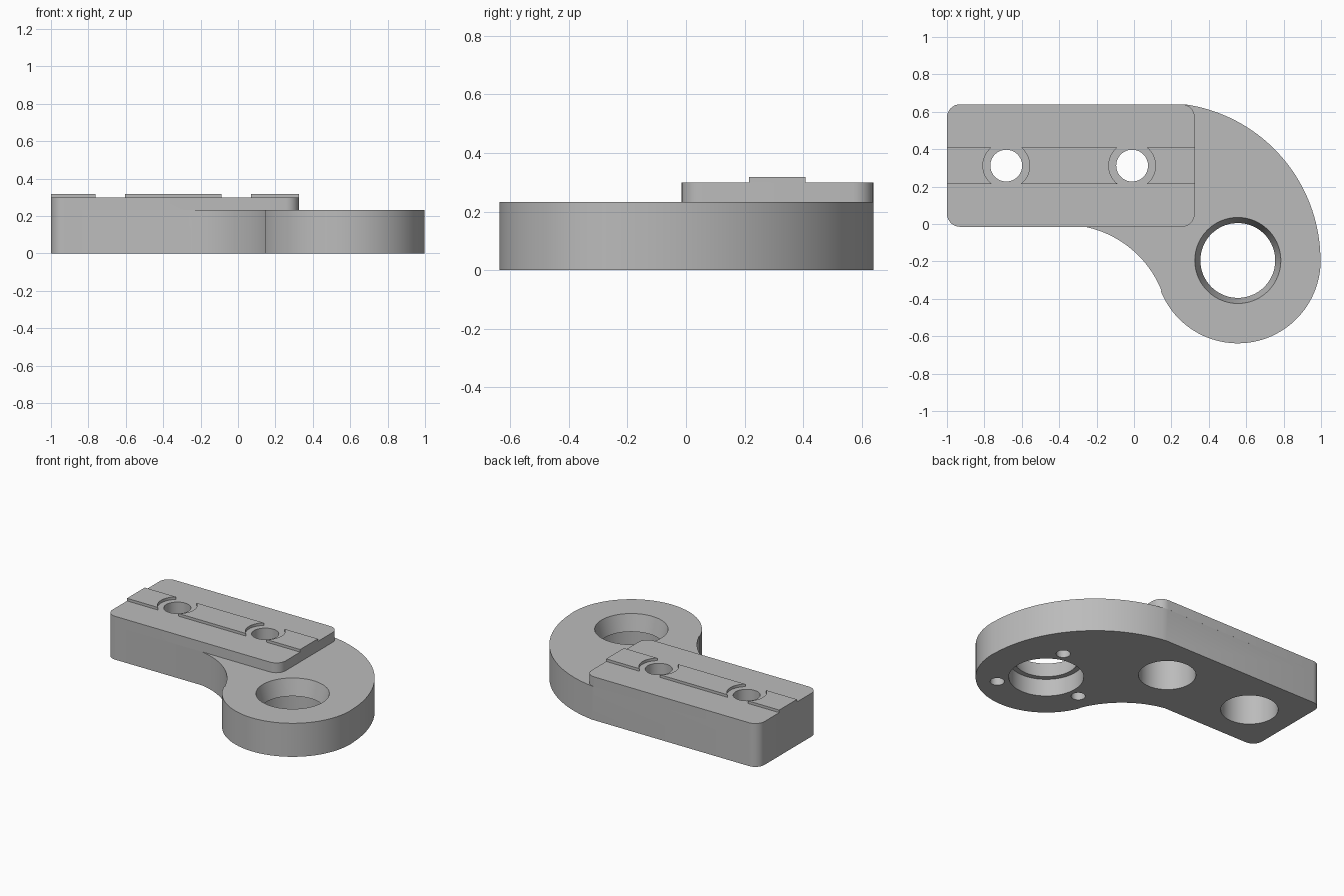
import bpy, bmesh
from math import sin, cos, radians, pi

if "Cube" in bpy.data.objects:
    bpy.data.objects.remove(bpy.data.objects["Cube"])

grey = bpy.data.materials.new("plain grey")
grey.use_nodes = True
grey.diffuse_color = (0.5, 0.5, 0.5, 1)
grey.node_tree.nodes["Principled BSDF"].inputs["Base Color"].default_value = (0.5, 0.5, 0.5, 1)

EYE = (0.555, -0.195)
LUG_R = 0.443
BASE_TOP, BLOCK_TOP, RAIL_TOP = 0.232, 0.3, 0.318
X0, X1, Y0, Y1 = -1.0, 0.325, -0.015, 0.64
SCREWS = [(-0.683, 0.312), (-0.01, 0.312)]


def arc(c, r, a0, a1, n=16):
    angles = [radians(a0 + (a1 - a0) * i / n) for i in range(n + 1)]
    return [(c[0] + r * cos(a), c[1] + r * sin(a)) for a in angles]


def make(name, bm):
    bmesh.ops.recalc_face_normals(bm, faces=bm.faces)
    me = bpy.data.meshes.new(name)
    bm.to_mesh(me)
    bm.free()
    me.materials.append(grey)
    ob = bpy.data.objects.new(name, me)
    bpy.context.collection.objects.link(ob)
    return ob


def extrude(name, outline, z0, z1):
    bm = bmesh.new()
    face = bm.faces.new([bm.verts.new((x, y, z0)) for x, y in outline])
    ext = bmesh.ops.extrude_face_region(bm, geom=[face])["geom"]
    for v in ext:
        if isinstance(v, bmesh.types.BMVert):
            v.co.z = z1
    return make(name, bm)


def turned(name, c, profile, n=72):
    """Solid of revolution about a vertical axis, from (radius, z) pairs."""
    bm = bmesh.new()
    rings = [[bm.verts.new((c[0] + r * cos(2 * pi * i / n), c[1] + r * sin(2 * pi * i / n), z))
              for i in range(n)] for r, z in profile]
    for a, b in zip(rings, rings[1:]):
        for i in range(n):
            j = (i + 1) % n
            bm.faces.new((a[i], a[j], b[j], b[i]))
    bm.faces.new(rings[0])
    bm.faces.new(rings[-1])
    return make(name, bm)


def boolean(ob, tool, operation):
    mod = ob.modifiers.new(operation, "BOOLEAN")
    mod.operation, mod.object, mod.solver = operation, tool, "EXACT"
    bpy.context.view_layer.objects.active = ob
    bpy.ops.object.modifier_apply(modifier=mod.name)
    bpy.data.objects.remove(tool)


# Curved arm: rounded left end, concave inner sweep, round lug, wide outer sweep
R = 0.07
left_top = arc((X0 + R, Y1 - R), R, 90, 180, 8)
left_bottom = arc((X0 + R, Y0 + R), R, 180, 270, 8)
outline = (left_top + left_bottom
           + arc((-0.373, -0.564), 0.56, 78.7, 22, 24)
           + arc(EYE, LUG_R, 201.7, 360, 48)
           + arc((0.154, EYE[1]), 0.843, 0, 82, 40)[1:])
body = extrude("curved_arm", outline, 0, BASE_TOP)

# Raised mounting block on the arm
block = extrude("mounting_block", left_top + left_bottom
                + arc((X1 - R, Y0 + R), R, 270, 360, 8)
                + arc((X1 - R, Y1 - R), R, 0, 90, 8), BASE_TOP, BLOCK_TOP)
boolean(body, block, "UNION")

# Eye bore: wide from below, a ledge, then a taper opening upward
boolean(body, turned("eye_cutter", EYE, [(0.235, -0.05), (0.235, 0.12), (0.2, 0.12),
                                         (0.23, BASE_TOP), (0.23, 0.4)], 96), "DIFFERENCE")

# Screw holes with deep counterbores from below
for c in SCREWS:
    boolean(body, turned("screw_cutter", c, [(0.18, -0.05), (0.18, 0.22),
                                             (0.085, 0.22), (0.085, 0.4)]), "DIFFERENCE")

# Three blind pin holes under the lug
for a in (70, 190, 310):
    c = arc(EYE, 0.312, a, a, 1)[0]
    boolean(body, turned("pin_cutter", c, [(0.045, -0.05), (0.045, 0.12)], 32), "DIFFERENCE")

# Locating key in three lengths, ends hollowed around the screw holes
HALF, RELIEF, SWEEP = 0.097, 0.125, 50.9
yc = SCREWS[0][1]


def end_left(c):   # left end of a rail, right of a hole, top to bottom
    return arc(c, RELIEF, SWEEP, -SWEEP)


def end_right(c):  # right end of a rail, left of a hole, bottom to top
    return arc(c, RELIEF, 180 + SWEEP, 180 - SWEEP)


rails = {
    "key_rail_outer": [(X0, yc + HALF), (X0, yc - HALF)] + end_right(SCREWS[0]),
    "key_rail_middle": end_left(SCREWS[0]) + end_right(SCREWS[1]),
    "key_rail_inner": end_left(SCREWS[1]) + [(X1, yc - HALF), (X1, yc + HALF)],
}
parts = [body] + [extrude(n, o, BLOCK_TOP, RAIL_TOP) for n, o in rails.items()]

# Smooth curved walls, keep edges sharp
bpy.ops.object.select_all(action="DESELECT")
for ob in parts:
    ob.select_set(True)
bpy.context.view_layer.objects.active = body
bpy.ops.object.shade_smooth_by_angle(angle=radians(25))
